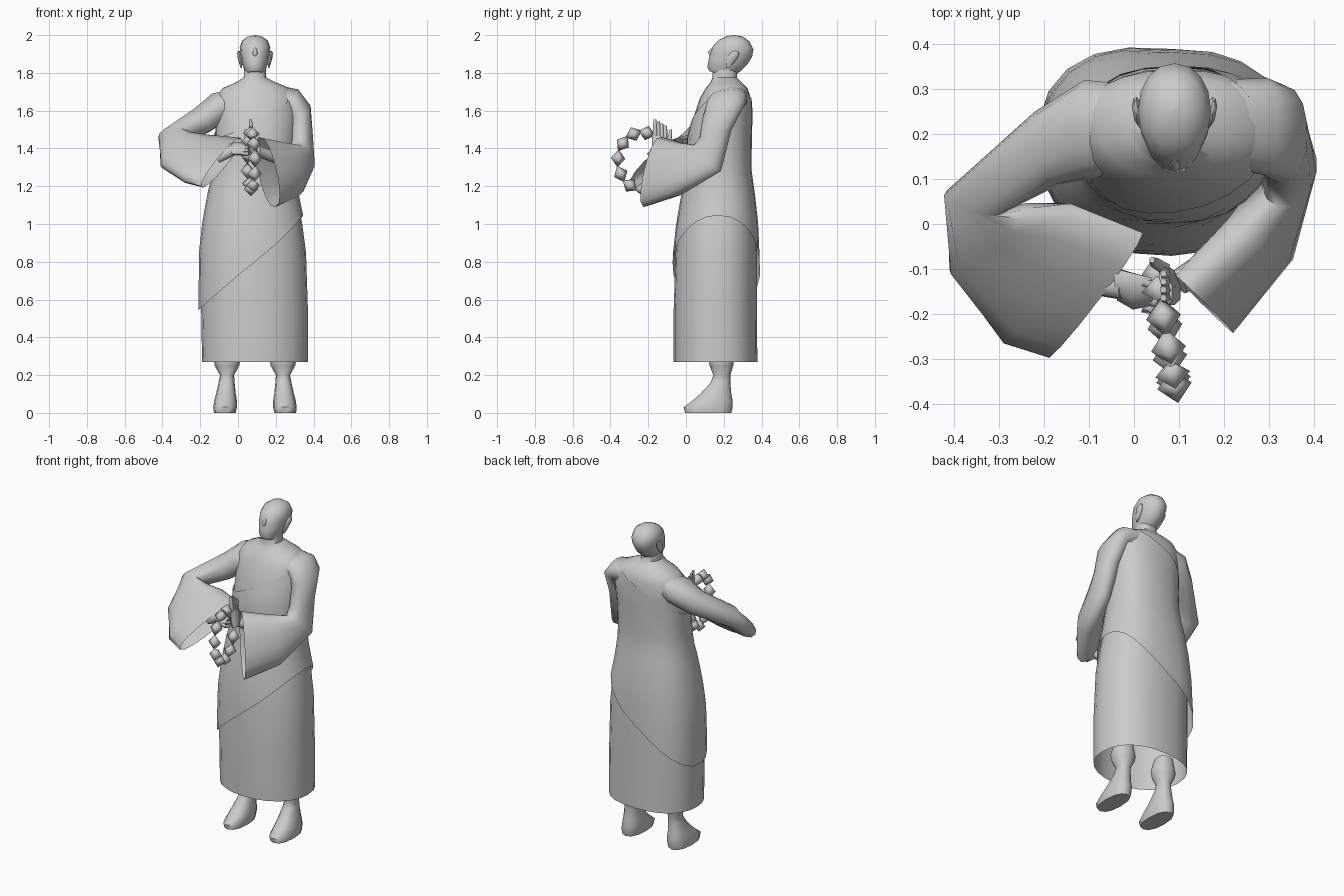
import bpy, bmesh, math
from mathutils import Vector as V

MID = 0.09  # body centre in x
stone = bpy.data.materials.new("plain_grey")
stone.diffuse_color = (0.6, 0.6, 0.6, 1)


def finish(name, bm, angle=50):
    bmesh.ops.recalc_face_normals(bm, faces=bm.faces)
    me = bpy.data.meshes.new(name)
    bm.to_mesh(me)
    bm.free()
    me.materials.append(stone)
    ob = bpy.data.objects.new(name, me)
    bpy.context.collection.objects.link(ob)
    bpy.ops.object.select_all(action='DESELECT')
    ob.select_set(True)
    bpy.context.view_layer.objects.active = ob
    bpy.ops.object.shade_smooth_by_angle(angle=math.radians(angle))
    return ob


def spow(c, p):
    return math.copysign(abs(c) ** p, c)


def ring(c, u, v, n, p=1.0):
    ts = [2 * math.pi * i / n for i in range(n)]
    return [c + u * spow(math.cos(t), p) + v * spow(math.sin(t), p) for t in ts]


def loft(name, rings, caps=(True, True), angle=50):
    bm = bmesh.new()
    rows = [[bm.verts.new(q) for q in r] for r in rings]
    n = len(rows[0])
    for a, b in zip(rows, rows[1:]):
        for i in range(n):
            bm.faces.new((a[i], a[(i + 1) % n], b[(i + 1) % n], b[i]))
    if caps[0]:
        bm.faces.new(rows[0])
    if caps[1]:
        bm.faces.new(rows[-1])
    return finish(name, bm, angle)


def limb(name, stations, n=14, caps=(True, False)):
    """Loft through stations of (inner edge, outer edge, thickness)."""
    st = [(V(a), V(b), w) for a, b, w in stations]
    mids = [(a + b) / 2 for a, b, _ in st]
    rings = []
    for i, (a, b, w) in enumerate(st):
        t = mids[min(i + 1, len(st) - 1)] - mids[max(i - 1, 0)]
        nrm = (b - a).cross(t).normalized()
        rings.append(ring(mids[i], (b - a) / 2, nrm * w / 2, n, 0.9))
    return loft(name, rings, caps, 60)


def tube(name, pts, radii, n=6):
    pts = [V(p) for p in pts]
    rings = []
    for i, p in enumerate(pts):
        t = (pts[min(i + 1, len(pts) - 1)] - pts[max(i - 1, 0)]).normalized()
        u = t.cross(V((0.9, 0.3, 0.2))).normalized()
        rings.append(ring(p, u * radii[i], t.cross(u) * radii[i], n))
    return loft(name, rings, angle=75)


# body profile: z, x range, y range
PROFILE = [(0.27, -0.19, 0.37, -0.065, 0.378), (0.55, -0.195, 0.37, -0.065, 0.375),
           (0.85, -0.195, 0.36, -0.055, 0.375), (1.0, -0.18, 0.34, -0.04, 0.37),
           (1.15, -0.155, 0.31, -0.015, 0.355), (1.28, -0.125, 0.295, 0.01, 0.337),
           (1.45, -0.12, 0.30, 0.01, 0.34), (1.58, -0.12, 0.31, 0.045, 0.345),
           (1.67, -0.12, 0.31, 0.075, 0.342), (1.72, -0.08, 0.27, 0.105, 0.325),
           (1.75, -0.01, 0.20, 0.13, 0.295), (1.775, 0.03, 0.15, 0.14, 0.27),
           (1.85, 0.035, 0.145, 0.14, 0.275)]


def body(z):
    for a, b in zip(PROFILE, PROFILE[1:]):
        if z <= b[0]:
            f = max(0, (z - a[0]) / (b[0] - a[0]))
            return [p + (q - p) * f for p, q in zip(a[1:], b[1:])]
    return PROFILE[-1][1:]


def body_point(z, t, grow=0.0):
    c, s = math.cos(t), math.sin(t)
    p = 0.85 if s > 0 else 0.95  # squarer back, rounder front
    x0, x1, y0, y1 = body(z)
    return V(((x0 + x1) / 2 + ((x1 - x0) / 2 + grow) * spow(c, p),
              (y0 + y1) / 2 + ((y1 - y0) / 2 + grow) * spow(s, p), z))


N = 24
angles = [2 * math.pi * i / N for i in range(N)]
skirt_z = [r[0] for r in PROFILE if r[0] < 1.2]
torso_z = [r[0] for r in PROFILE if r[0] > 1.1]
loft("skirt", [[body_point(z, t) for t in angles] for z in skirt_z], (False, False))
loft("torso_and_neck", [[body_point(z, t) for t in angles] for z in torso_z])

# draped over-robe with slanted hem, slanted neckline and a flare at the low back corner
wrap = []
for k in range(13):
    f = k / 12
    row = []
    for t in angles:
        c, s = math.cos(t), math.sin(t)
        low = 0.795 + 0.25 * c
        high = 1.59 + 0.12 * c + 0.05 * s
        flare = 0.02 * max(0, -2 * c * s) * (1 - f) ** 2 if s > 0 else 0
        row.append(body_point(low + (high - low) * f, t, 0.014 - 0.007 * f + flare))
    wrap.append(row)
loft("over_robe", wrap, (False, False))

# sleeves: shoulder, upper arm, elbow, forearm, wide mouth
limb("right_sleeve", [((-0.01, 0.13, 1.63), (-0.01, 0.31, 1.67), 0.13),
                      ((-0.09, 0.10, 1.60), (-0.11, 0.32, 1.635), 0.16),
                      ((-0.16, 0.09, 1.54), (-0.22, 0.25, 1.56), 0.145),
                      ((-0.29, 0.025, 1.49), (-0.415, 0.075, 1.435), 0.11),
                      ((-0.235, 0.035, 1.475), (-0.41, -0.10, 1.305), 0.11),
                      ((-0.14, 0.045, 1.46), (-0.29, -0.265, 1.23), 0.115),
                      ((0.02, -0.02, 1.45), (-0.195, -0.295, 1.20), 0.10)])
limb("left_sleeve", [((0.19, 0.13, 1.66), (0.19, 0.32, 1.68), 0.13),
                     ((0.285, 0.11, 1.635), (0.295, 0.325, 1.665), 0.135),
                     ((0.325, 0.09, 1.575), (0.33, 0.31, 1.63), 0.12),
                     ((0.325, 0.07, 1.45), (0.345, 0.24, 1.495), 0.12),
                     ((0.32, 0.04, 1.42), (0.37, 0.185, 1.28), 0.115),
                     ((0.235, -0.02, 1.43), (0.325, -0.05, 1.15), 0.145),
                     ((0.11, -0.13, 1.46), (0.20, -0.225, 1.09), 0.13)])

# hands with wrists reaching back into the sleeves
tube("left_wrist", [(0.20, -0.06, 1.35), (0.10, -0.13, 1.39)], [0.03, 0.03], 8)
limb("left_palm", [((0.08, -0.10, 1.37), (0.09, -0.18, 1.37), 0.04),
                   ((0.07, -0.09, 1.42), (0.08, -0.18, 1.42), 0.04),
                   ((0.065, -0.10, 1.46), (0.075, -0.18, 1.47), 0.03)], 8, (True, True))
tube("right_wrist", [(-0.11, -0.13, 1.345), (-0.02, -0.14, 1.395)], [0.025, 0.03], 8)
limb("right_palm", [((-0.04, -0.10, 1.42), (-0.03, -0.17, 1.37), 0.045),
                    ((0.0, -0.11, 1.43), (0.0, -0.19, 1.37), 0.05),
                    ((0.04, -0.12, 1.42), (0.04, -0.18, 1.37), 0.035)], 8, (True, True))
for i in range(4):
    y = -0.11 - 0.018 * i
    tip = 1.52 + 0.011 * i
    tube(f"left_finger_{i}", [(0.07, y, 1.44), (0.07, y, 1.50), (0.065, y, tip)],
         [0.013, 0.012, 0.008])
    z = 1.42 - 0.016 * i
    tube(f"right_finger_{i}", [(0.02, y - 0.02, z), (0.05, y - 0.03, z), (0.065, y - 0.01, z)],
         [0.013, 0.012, 0.008])
tube("left_thumb", [(0.07, -0.10, 1.42), (0.045, -0.085, 1.46), (0.04, -0.08, 1.50)],
     [0.014, 0.012, 0.007])

# loop of faceted prayer beads
COUNT = 11
for i in range(COUNT):
    t = 2 * math.pi * i / COUNT + 0.2
    c = V((0.07 - 0.02 * math.cos(t), -0.235 + 0.125 * math.cos(t), 1.335 + 0.15 * math.sin(t)))
    tan = V((0.02 * math.sin(t), -0.125 * math.sin(t), 0.15 * math.cos(t))).normalized()
    u = tan.cross(V((1, 0.2, 0))).normalized()
    v = tan.cross(u)
    bm = bmesh.new()
    a, b = bm.verts.new(c - tan * 0.048), bm.verts.new(c + tan * 0.048)
    q = [bm.verts.new(p) for p in ring(c, u * 0.039, v * 0.039, 4)]
    for j in range(4):
        bm.faces.new((a, q[j], q[(j + 1) % 4]))
        bm.faces.new((b, q[(j + 1) % 4], q[j]))
    finish(f"bead_{i}", bm, 80)

# head: tilted rings of front (y, z), back (y, z), width
head = [(0.125, 1.808, 0.23, 1.785, 0.085), (0.113, 1.83, 0.285, 1.805, 0.115),
        (0.120, 1.87, 0.325, 1.845, 0.14), (0.130, 1.91, 0.35, 1.885, 0.155),
        (0.145, 1.945, 0.357, 1.925, 0.162), (0.175, 1.975, 0.335, 1.968, 0.135),
        (0.215, 1.994, 0.30, 1.992, 0.075), (0.25, 2.0, 0.26, 2.0, 0.01)]
loft("head", [ring(V((MID, (f + b) / 2, (g + h) / 2)), V((w / 2, 0, 0)),
                   V((0, (b - f) / 2, (h - g) / 2)), 16, 0.95) for f, g, b, h, w in head])

# nose wedge
tube("nose", [(MID, 0.157, 1.945), (MID, 0.128, 1.905), (MID, 0.135, 1.892)],
     [0.005, 0.014, 0.011], 6)

for side, label in ((-1, "right"), (1, "left")):
    # ear
    ear = []
    for z, r in ((-1, 0.3), (-0.5, 0.7), (0.2, 1), (0.7, 0.9), (1, 0.3)):
        c = V((MID + side * (0.079 + 0.007 * z), 0.242 + 0.022 * z, 1.872 + 0.045 * z))
        ear.append(ring(c, V((side * 0.012 * r, 0.004, 0)), V((0, 0.028 * r, 0)), 8))
    loft(f"{label}_ear", ear)

    # foot and ankle: z, front y, back y, width
    rows = [(0, -0.005, 0.24, 0.115), (0.03, -0.012, 0.247, 0.125), (0.065, 0.035, 0.247, 0.12),
            (0.10, 0.075, 0.24, 0.105), (0.16, 0.13, 0.235, 0.085), (0.20, 0.145, 0.235, 0.075),
            (0.25, 0.125, 0.25, 0.13), (0.28, 0.12, 0.255, 0.14), (0.36, 0.14, 0.245, 0.10)]
    loft(f"{label}_foot_and_shin",
         [ring(V((MID + side * (0.148 + max(0, 0.2 - z) * 0.06), (f + b) / 2, z)),
               V((w / 2, 0, 0)), V((0, (b - f) / 2, 0)), 12, 0.85) for z, f, b, w in rows])
